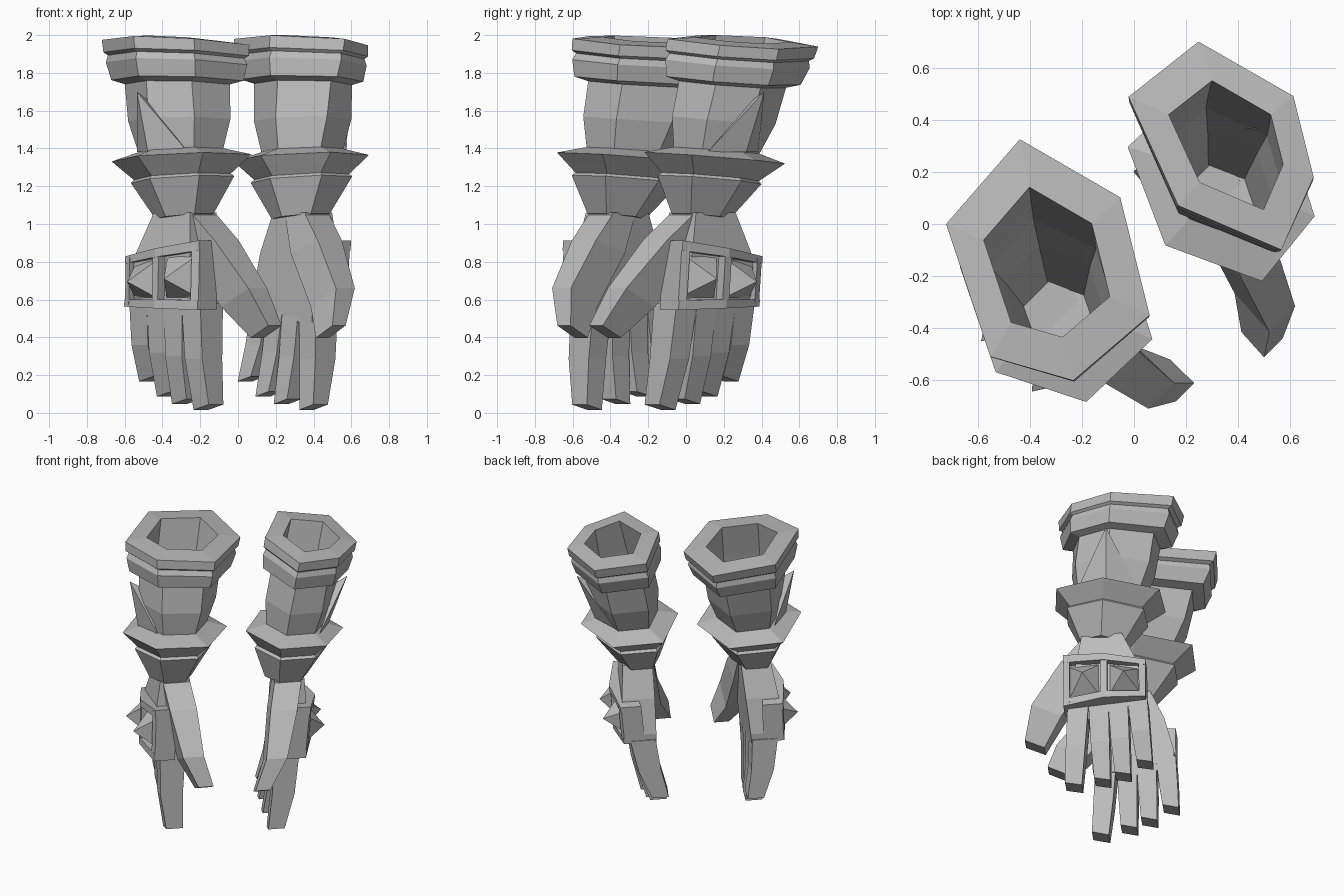
import bpy, bmesh
from mathutils import Vector

cube = bpy.data.objects.get("Cube")
if cube:
    bpy.data.objects.remove(cube, do_unlink=True)

grey = bpy.data.materials.new("plain_grey")
grey.use_nodes = True
COLOUR = (0.5, 0.5, 0.5, 1)
grey.diffuse_color = COLOUR
grey.node_tree.nodes["Principled BSDF"].inputs["Base Color"].default_value = COLOUR

R = 0.5 ** 0.5
WRIST_Z, RIM_Z = 1.04, 1.962


def lerp(a, b, t):
    return a + (b - a) * t


def finish(name, bm):
    bmesh.ops.recalc_face_normals(bm, faces=bm.faces)
    mesh = bpy.data.meshes.new(name)
    bm.to_mesh(mesh)
    bm.free()
    mesh.materials.append(grey)
    bpy.context.collection.objects.link(bpy.data.objects.new(name, mesh))


def loft(name, rings):
    """Skin a list of equal-sized rings and cap both ends."""
    bm = bmesh.new()
    loops = [[bm.verts.new(p) for p in ring] for ring in rings]
    for low, high in zip(loops, loops[1:]):
        for i in range(len(low)):
            j = (i + 1) % len(low)
            bm.faces.new((low[i], low[j], high[j], high[i]))
    bm.faces.new(loops[0])
    bm.faces.new(loops[-1])
    finish(name, bm)


def hull(name, points):
    bm = bmesh.new()
    for p in points:
        bm.verts.new(p)
    bmesh.ops.convex_hull(bm, input=bm.verts)
    finish(name, bm)


# Regular wrist outline; the rim outlines differ from glove to glove
WRIST_HEX = ((0, .39), (.4, .195), (.4, -.195), (0, -.39), (-.4, -.195), (-.4, .195))


def build_glove(side, mirror, shift, lean, yaw, rim, rim_hex, rim_tilt):
    # s runs across the hand toward the thumb, n out of the back of the hand
    def world(s, n, z):
        return Vector(((s + mirror * n) * R, (mirror * n - s) * R, z))

    def hand(s, n, z):
        return world(s + shift[0], n + shift[1] + lean * (z - .9) - yaw * (s - .05), z)

    def rect(s, n, z, ws, wn, tilt=0):
        return [hand(s + a * ws, n + b * wn, z + tilt * a * ws)
                for a, b in ((-1, -1), (1, -1), (1, 1), (-1, 1))]

    # Forearm frame: the centre moves steadily from wrist to rim
    def frame(z):
        t = (z - WRIST_Z) / (RIM_Z - WRIST_Z)
        return (lerp(0.06 + shift[0], rim[0], t), lerp(0.46 + shift[1], rim[1], t), t)

    def hexagon(z, k):
        sc, nc, t = frame(z)
        ring = []
        for (s0, n0), (s1, n1) in zip(WRIST_HEX, rim_hex):
            ds, dn = k * lerp(s0, s1, t), k * lerp(n0, n1, t)
            ring.append(world(sc + ds, nc + dn,
                              z + lerp(0.1, 0, t) * ds + rim_tilt * t * dn))
        return ring

    # Sleeve: wrist cone, flared guard, forearm, banded collar, hollow inside
    profile = [(WRIST_Z, .365), (1.235, .66), (1.25, .62), (1.30, .76), (1.35, .9),
               (1.39, .55), (1.55, .67), (1.74, .70), (1.76, .88), (1.85, .95),
               (1.885, .92), (1.90, .98), (RIM_Z, 1), (RIM_Z + .015, .62), (1.74, .62),
               (1.55, .6), (1.38, .48), (1.06, .33)]
    loft(side + "_sleeve", [hexagon(z, k) for z, k in profile])

    # Pointed guard on the outside of the forearm, in two halves
    def on_arm(z, ds, k, out):
        sc, nc, t = frame(z)
        return world(sc + ds, nc + k * lerp(.39, rim_hex[0][1], t) + out, z)

    for name, ds in (("outer", -.19), ("inner", .19)):
        hull(f"{side}_{name}_forearm_guard", [
            on_arm(1.7, .03, .69, .06), on_arm(1.38, ds, .27, .03),
            on_arm(1.38, 0, .55, .03), on_arm(1.66, .03, .66, 0)])

    # Palm
    loft(side + "_palm", [
        rect(.06, .46, 1.06, .135, .10), rect(.03, .48, .85, .20, .11),
        rect(.02, .485, .62, .25, .10), rect(.02, .455, .48, .25, .06)])

    # Fingers: base s, tip s, tip n, tip z, half width
    fingers = {"index": (.22, .26, .455, .03, .07), "middle": (.085, .07, .43, .06, .067),
               "ring": (-.045, -.065, .41, .10, .066),
               "little": (-.175, -.21, .40, .18, .066)}
    for name, (base, tip, n, z, w) in fingers.items():
        loft(f"{side}_{name}_finger", [
            rect(base, .478, .58, w, .085),
            rect(lerp(base, tip, .5), lerp(.475, n, .5) + .015, lerp(.54, z, .5),
                 w * .93, .075),
            rect(tip, n, z, w * .8, .055, .25)])

    # Thumb
    loft(side + "_thumb", [
        rect(.11, .45, 1.05, .085, .09), rect(.23, .425, .88, .11, .09, .3),
        rect(.44, .385, .61, .10, .07, .5), rect(.53, .305, .43, .065, .05, .5)])

    # Back-of-hand plate, bent around the knuckles and taller by the thumb
    def plate(s, n, z):
        return hand(s, n - .7 * (s - .04) ** 2,
                    .71 + (z - .71) * (1 + .6 * s) + .06 * s)

    def block(name, s0, s1, n0, n1, z0, z1):
        hull(f"{side}_{name}", [plate(s, n, z) for s in (s0, s1)
                                for n in (n0, n1) for z in (z0, z1)])

    for name, s0, s1 in (("outer", -.235, .04), ("inner", .04, .315)):
        block(f"plate_{name}_backing", s0, s1, .52, .61, .57, .85)
        block(f"plate_{name}_top", s0, s1, .52, .66, .82, .865)
        block(f"plate_{name}_bottom", s0, s1, .52, .66, .555, .60)
        mid = (s0 + s1) / 2
        base = [plate(mid + a * .1, .605, .71 + b * .10)
                for a in (-1, 1) for b in (-1, 1)]
        hull(f"{side}_{name}_stud", base + [plate(mid, .74, .70)])
    for name, s in (("outer", -.213), ("middle", .04), ("inner", .293)):
        block(f"plate_{name}_bar", s - .022, s + .022, .52, .655, .57, .85)


build_glove("right", -1, (0, 0), -.03, 0, (-.12, .36),
            ((.09, .39), (.38, .23), (.41, -.155), (.01, -.395), (-.42, -.28),
             (-.39, .15)), .085)
build_glove("left", 1, (.12, -.17), .09, .1, (.06, .48),
            ((.025, .3), (.3, .135), (.41, -.15), (.01, -.31), (-.42, -.15),
             (-.38, .19)), -.12)
